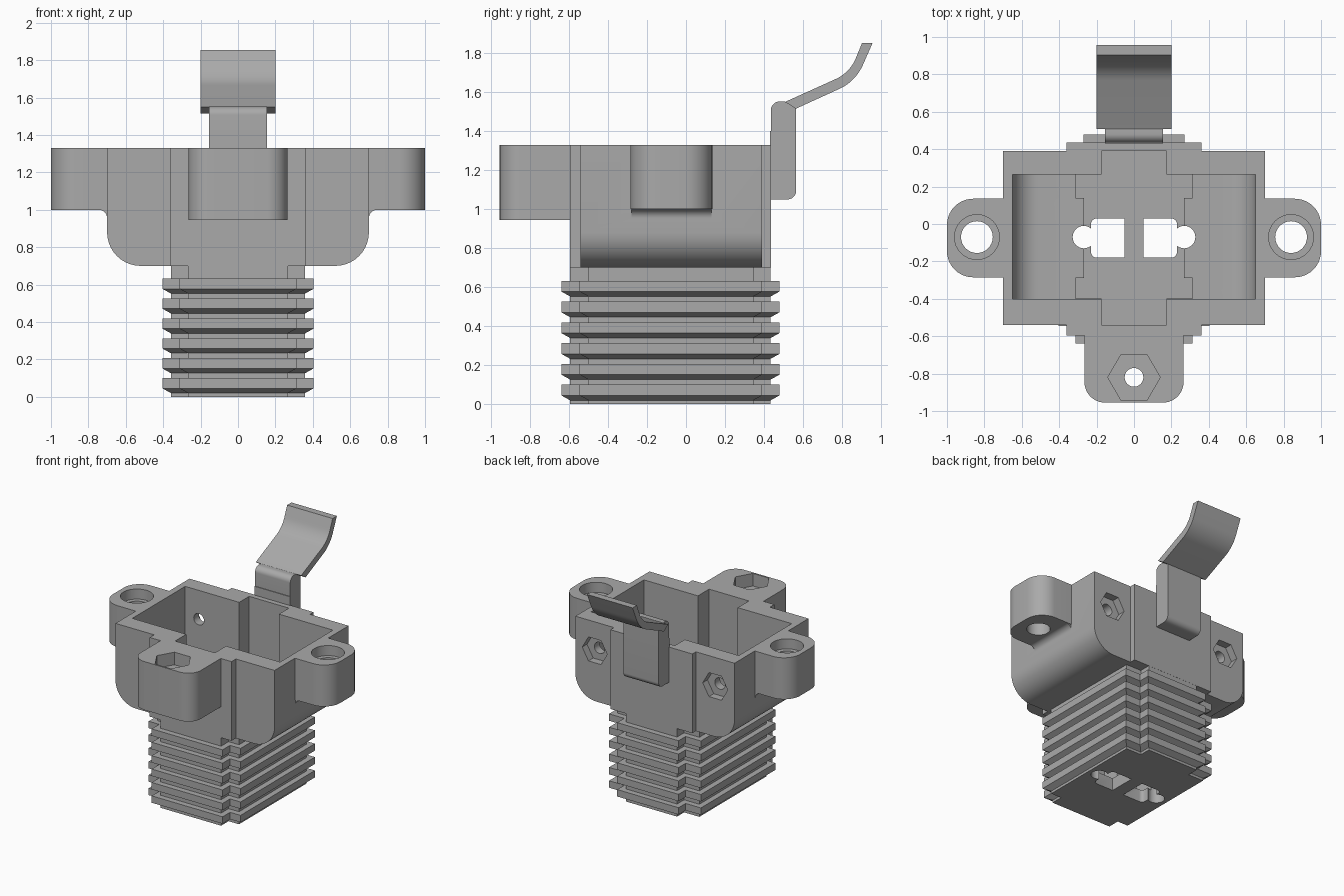
import bpy, bmesh, math

cube = bpy.data.objects.get("Cube")
if cube:
    bpy.data.objects.remove(cube, do_unlink=True)

grey = bpy.data.materials.new("plain_grey")
grey.use_nodes = True
grey.diffuse_color = (0.4, 0.4, 0.4, 1)
grey.node_tree.nodes["Principled BSDF"].inputs["Base Color"].default_value = (0.4, 0.4, 0.4, 1)

CY = -0.075          # centre line of the body in y
BACK = math.pi / 2   # tilt for cutters through the back wall


def loft(name, rings):
    """Closed solid through rings of equal point count."""
    bm = bmesh.new()
    loops = [[bm.verts.new(p) for p in ring] for ring in rings]
    for a, b in zip(loops, loops[1:]):
        for i in range(len(a)):
            j = (i + 1) % len(a)
            bm.faces.new((a[i], a[j], b[j], b[i]))
    bm.faces.new(loops[0][::-1])
    bm.faces.new(loops[-1])
    bmesh.ops.recalc_face_normals(bm, faces=bm.faces)
    mesh = bpy.data.meshes.new(name)
    bm.to_mesh(mesh)
    bm.free()
    mesh.materials.append(grey)
    ob = bpy.data.objects.new(name, mesh)
    bpy.context.collection.objects.link(ob)
    return ob


def prism(name, pts, lo, hi, axis="z"):
    place = {"x": lambda a, b, t: (t, a, b),
             "y": lambda a, b, t: (a, t, b),
             "z": lambda a, b, t: (a, b, t)}[axis]
    return loft(name, [[place(a, b, t) for a, b in pts] for t in (lo, hi)])


def rect(x0, x1, y0, y1):
    return [(x0, y0), (x1, y0), (x1, y1), (x0, y1)]


def circle(cx, cy, r, n=32):
    return [(cx + r * math.cos(math.tau * i / n), cy + r * math.sin(math.tau * i / n))
            for i in range(n)]


def rounded(pts, steps=10):
    """Round each (x, y, radius) corner with a tangent arc."""
    out = []
    for i, (x, y, r) in enumerate(pts):
        if not r:
            out.append((x, y))
            continue
        ax, ay, _ = pts[i - 1]
        bx, by, _ = pts[(i + 1) % len(pts)]
        la, lb = math.hypot(ax - x, ay - y), math.hypot(bx - x, by - y)
        ux, uy, vx, vy = (ax - x) / la, (ay - y) / la, (bx - x) / lb, (by - y) / lb
        half = math.acos(ux * vx + uy * vy) / 2
        d, h = r / math.tan(half), r / math.sin(half)
        m = math.hypot(ux + vx, uy + vy)
        cx, cy = x + (ux + vx) / m * h, y + (uy + vy) / m * h
        start = math.atan2(y + uy * d - cy, x + ux * d - cx)
        end = math.atan2(y + vy * d - cy, x + vx * d - cx)
        sweep = (end - start + math.pi) % math.tau - math.pi
        out += [(cx + r * math.cos(start + sweep * k / steps),
                 cy + r * math.sin(start + sweep * k / steps)) for k in range(steps + 1)]
    return out


def combine(target, tool, operation):
    mod = target.modifiers.new(operation, "BOOLEAN")
    mod.operation, mod.solver, mod.object = operation, "EXACT", tool
    bpy.context.view_layer.objects.active = target
    bpy.ops.object.modifier_apply(modifier=mod.name)
    bpy.data.objects.remove(tool, do_unlink=True)


def finish(ob):
    bpy.ops.object.select_all(action="DESELECT")
    ob.select_set(True)
    bpy.context.view_layer.objects.active = ob
    bpy.ops.object.shade_smooth_by_angle(angle=math.radians(30))


def stem_ring(z, off):
    """Rectangle with notched corners, grown outward by off."""
    right = [(0.267, -0.594), (0.267, -0.5), (0.359, -0.5),
             (0.359, 0.345), (0.225, 0.345), (0.225, 0.434)]
    pts = [(x + off, y + math.copysign(off, y - CY), z) for x, y in right]
    return pts + [(-x, y, z) for x, y, z in reversed(pts)]


# Housing: wide box with rounded lower sides, and taller middle block
body = prism("socket_body", rounded([(-0.7, 0.7, 0.18), (0.7, 0.7, 0.18),
                                     (0.7, 1.33, 0), (-0.7, 1.33, 0)]), -0.54, 0.39, "y")
combine(body, prism("middle_block", rect(-0.36, 0.36, -0.595, 0.435), 0.7, 1.33), "UNION")

# Stem with six ribs, sloped underneath
rings = [stem_ring(0, 0)]
for i in range(6):
    z = i * 0.1065
    rings += [stem_ring(z + 0.02, 0), stem_ring(z + 0.045, 0.045),
              stem_ring(z + 0.1, 0.045), stem_ring(z + 0.1, 0)]
rings.append(stem_ring(0.74, 0))
combine(body, loft("ribbed_stem", rings), "UNION")

# Front lug and two side lugs, with a small fillet below each side lug
front = [(-0.265, -0.56, 0), (-0.265, -0.955, 0.11), (0.265, -0.955, 0.11), (0.265, -0.56, 0)]
combine(body, prism("front_lug", rounded(front), 0.945, 1.33), "UNION")
for s in (-1, 1):
    lug = [(s * 0.67, -0.285, 0), (s * 1.0, -0.285, 0.14), (s * 1.0, 0.135, 0.14), (s * 0.67, 0.135, 0)]
    combine(body, prism("side_lug", rounded(lug), 1.0, 1.33), "UNION")
    fillet = [(s * 0.68, 1.02, 0), (s * 0.68, 0.95, 0), (s * 0.7, 0.95, 0),
              (s * 0.7, 1.0, 0.045), (s * 0.75, 1.0, 0), (s * 0.75, 1.02, 0)]
    combine(body, prism("lug_fillet", rounded(fillet), -0.28, 0.13, "y"), "UNION")

# Upper cavity, deep well and central slot
cuts = [
    prism("upper_cavity", rounded([(-0.65, 0.75, 0.14), (0.65, 0.75, 0.14),
                                   (0.65, 1.4, 0), (-0.65, 1.4, 0)]), -0.4, 0.265, "y"),
    prism("slot", rect(-0.175, 0.175, -0.54, 0.39), 0.1, 1.4),
    prism("well_back", rect(-0.312, 0.312, 0.14, 0.264), 0.1, 0.9),
    prism("well_front", rect(-0.312, 0.312, -0.399, -0.29), 0.1, 0.9),
    prism("well_middle", rect(-0.267, 0.267, -0.295, 0.145), 0.1, 0.9),
    prism("front_nut", circle(0, -0.82, 0.14, 6), 1.23, 1.4),
    prism("front_hole", circle(0, -0.82, 0.05), 0.9, 1.4),
]
# Contact openings, screw holes and back nut pockets on both sides
for s in (-1, 1):
    cuts += [
        prism("opening", rounded([(s * 0.05, -0.18, 0), (s * 0.23, -0.18, 0.03),
                                  (s * 0.23, 0.03, 0.03), (s * 0.05, 0.03, 0)], 4), -0.1, 0.3),
        prism("round_opening", circle(s * 0.268, -0.07, 0.06), -0.1, 0.9),
        prism("side_hole", circle(s * 0.84, -0.07, 0.085), 0.9, 1.4),
        prism("counterbore", circle(s * 0.84, -0.07, 0.12), 1.25, 1.4),
        prism("back_nut", circle(s * 0.53, 1.1, 0.11, 6), 0.33, 0.5, "y"),
        prism("back_hole", circle(s * 0.53, 1.1, 0.045), 0.2, 0.5, "y"),
    ]
for cutter in cuts:
    combine(body, cutter, "DIFFERENCE")
finish(body)

# Clip post on the back
post = [(0.43, 1.05, 0), (0.565, 1.05, 0.045), (0.565, 1.516, 0),
        (0.505, 1.552, 0.015), (0.435, 1.552, 0.045), (0.435, 1.4, 0), (0.43, 1.4, 0)]
finish(prism("clip_post", rounded(post), -0.155, 0.155, "x"))

# Curved clip lever
lever = [(0.563, 1.515, 0), (0.87, 1.655, 0.24), (0.957, 1.853, 0), (0.903, 1.853, 0),
         (0.84, 1.70, 0.2), (0.508, 1.55, 0)]
finish(prism("clip_lever", rounded(lever), -0.2, 0.2, "x"))
